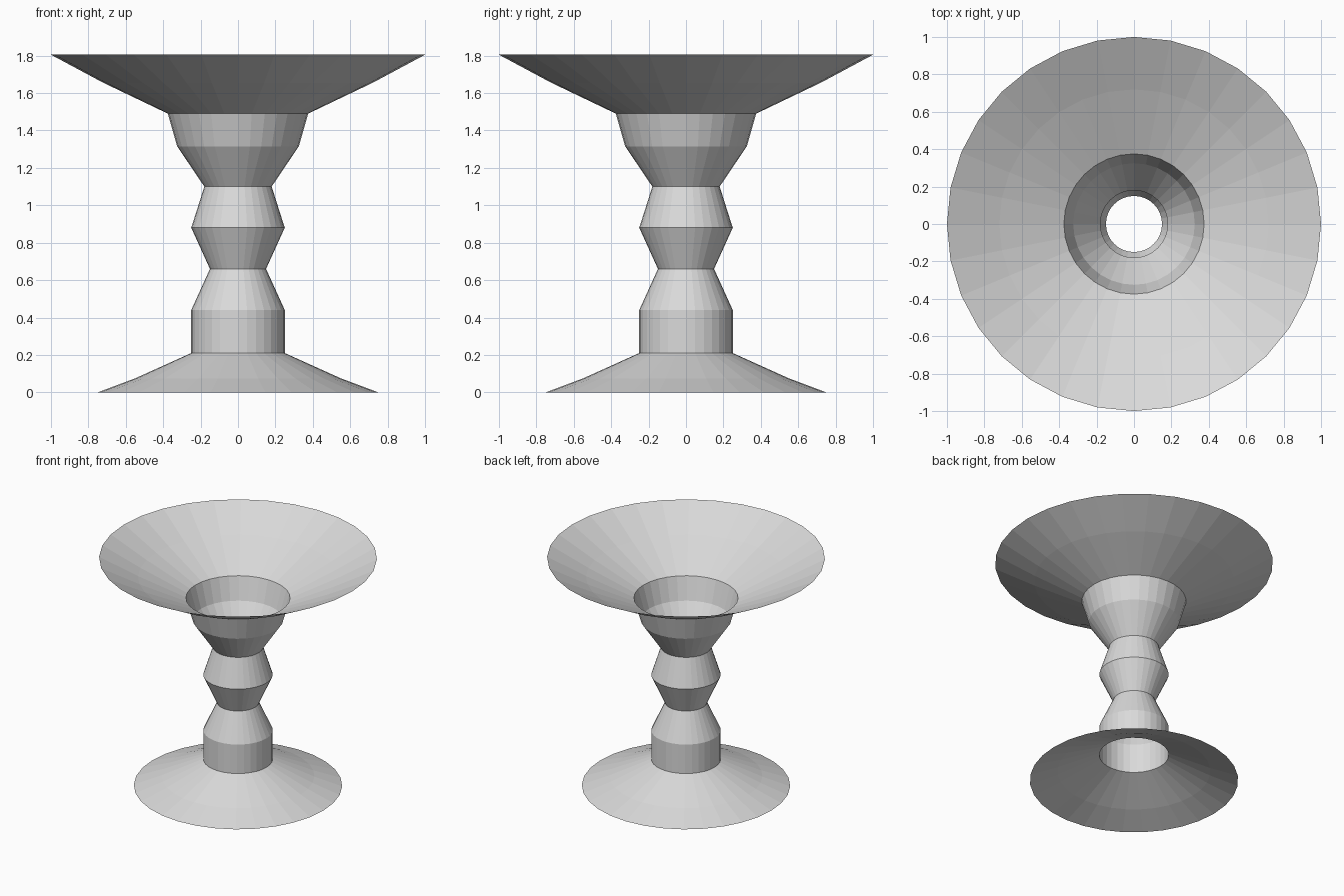
import bpy
import bmesh
from math import cos, sin, tau

SIDES = 32

cube = bpy.data.objects.get("Cube")
if cube:
    bpy.data.objects.remove(cube, do_unlink=True)

# Single plain grey
GREY = (0.7, 0.7, 0.7, 1)
grey = bpy.data.materials.new("light_grey")
grey.use_nodes = True
grey.diffuse_color = GREY
grey.node_tree.nodes["Principled BSDF"].inputs["Base Color"].default_value = GREY


def lathe(name, profile):
    """Turn a (radius, height) profile, bottom to top, into an open flat-faced shell."""
    bm = bmesh.new()
    rings = [[bm.verts.new((r * cos(tau * i / SIDES), r * sin(tau * i / SIDES), z))
              for i in range(SIDES)] for r, z in profile]
    for low, high in zip(rings, rings[1:]):
        for i in range(SIDES):
            j = (i + 1) % SIDES
            bm.faces.new((low[i], low[j], high[j], high[i]))
    mesh = bpy.data.meshes.new(name)
    bm.to_mesh(mesh)
    bm.free()
    mesh.materials.append(grey)
    obj = bpy.data.objects.new(name, mesh)
    bpy.context.collection.objects.link(obj)
    return obj


# Flared foot, open underneath
lathe("foot", [(0.75, 0), (0.55, 0.075), (0.25, 0.21)])

# Hollow stem with a collar, waist and knop
lathe("stem", [(0.25, 0.21), (0.25, 0.44), (0.15, 0.66), (0.25, 0.88), (0.18, 1.10)])

# Cup above the stem
lathe("cup", [(0.18, 1.10), (0.325, 1.315), (0.375, 1.49)])

# Wide flared dish, open at the top
lathe("dish", [(0.375, 1.49), (0.72, 1.655), (1, 1.805)])
